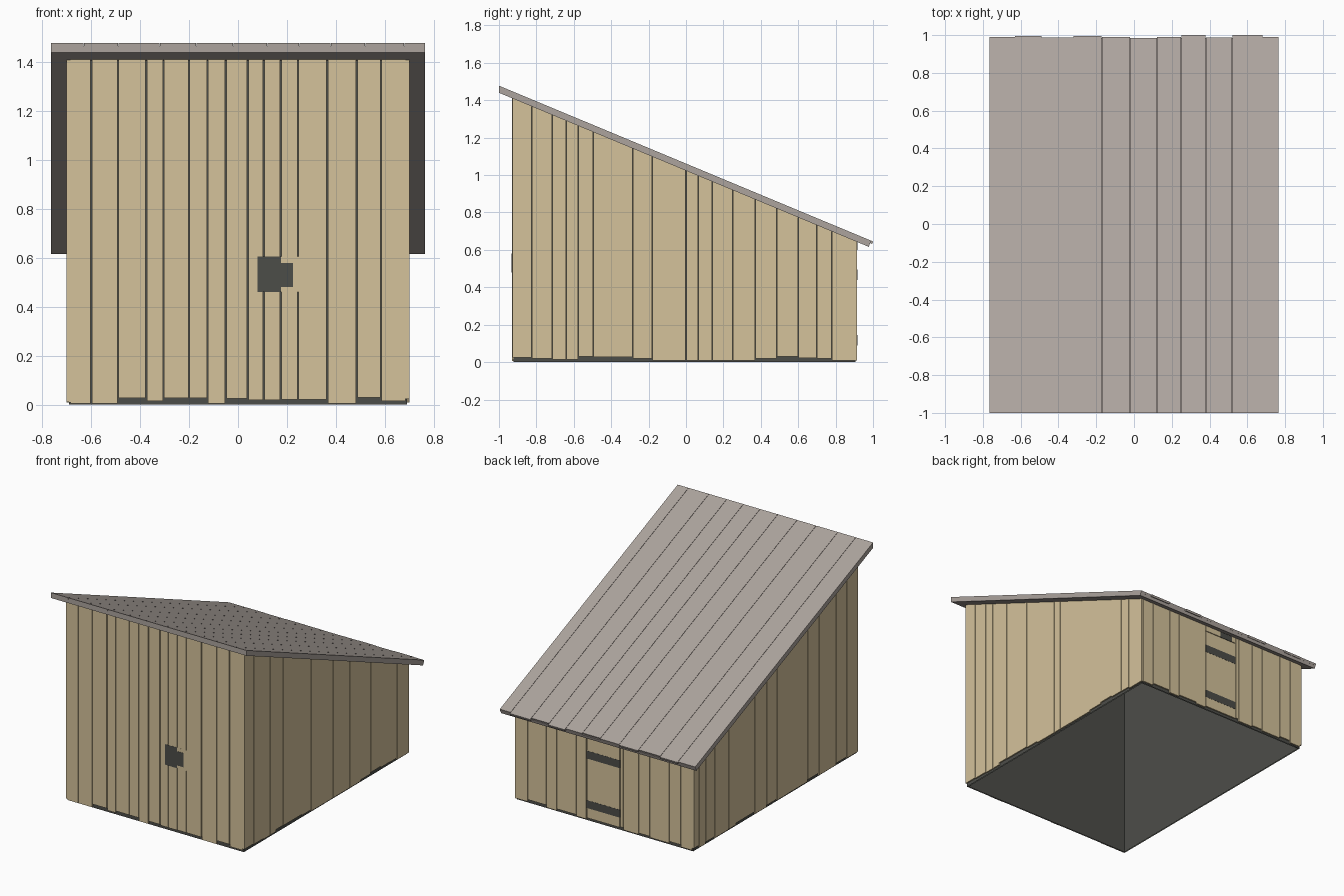
import bpy, bmesh

cube = bpy.data.objects.get("Cube")
if cube:
    bpy.data.objects.remove(cube, do_unlink=True)

SLOPE = 0.4165


def material(name, color):
    m = bpy.data.materials.new(name)
    m.use_nodes = True
    m.diffuse_color = (*color, 1)
    m.node_tree.nodes["Principled BSDF"].inputs["Base Color"].default_value = (*color, 1)
    return m


WOOD = material("pale wood", (0.66, 0.54, 0.326))
ROOF = material("grey roof boards", (0.415, 0.37, 0.34))
DARK = material("dark core", (0.073, 0.074, 0.066))


def sloped(offset):
    """Height of a plane parallel to the roof."""
    return lambda y: offset - SLOPE * y


def level(z):
    return lambda y: z


eaves = sloped(1.0235)


def block(bm, x0, x1, y0, y1, low, high, lean=0.0, caps=True):
    """Add a board; low and high give its height at each y, caps close its ends."""
    ring = [(x0, y0), (x1, y0), (x1, y1), (x0, y1)]
    bottom = [bm.verts.new((x, y - (lean if y == y1 else 0),
                            low(y - (lean if y == y1 else 0)))) for x, y in ring]
    top = [bm.verts.new((x, y, high(y))) for x, y in ring]
    if caps:
        bm.faces.new(bottom[::-1])
        bm.faces.new(top)
    for i in range(4):
        j = (i + 1) % 4
        bm.faces.new((bottom[i], bottom[j], top[j], top[i]))


def finish(bm, name, mat):
    mesh = bpy.data.meshes.new(name)
    bm.to_mesh(mesh)
    bm.free()
    mesh.materials.append(mat)
    obj = bpy.data.objects.new(name, mesh)
    bpy.context.collection.objects.link(obj)


def single(name, mat, *args, **kw):
    bm = bmesh.new()
    block(bm, *args, **kw)
    finish(bm, name, mat)


def wall(name, seams, lifts, place, gap=0.004):
    """Row of vertical boards; place maps a seam span to x and y limits."""
    bm = bmesh.new()
    for i, (a, b) in enumerate(zip(seams, seams[1:])):
        lift = lifts[i % len(lifts)]
        block(bm, *place(a + gap / 2, b - gap / 2), level(lift), eaves)
    finish(bm, name, WOOD)


# Dark lining, open below: one shell behind the seams, one facing the room
for name, inset in (("outer_lining", 0), ("inner_lining", 0.008)):
    single(name, DARK, -0.691 + inset, 0.691 - inset, -0.921 + inset, 0.906 - inset,
           level(0), eaves, caps=False)

# Board walls
wall("front_wall",
     [-0.688, -0.6, -0.49, -0.375, -0.305, -0.2, -0.125, -0.05, 0.04, 0.105,
      0.175, 0.245, 0.365, 0.485, 0.585, 0.688],
     [0.005, 0.005, 0.028, 0.015, 0.028, 0.028, 0.005, 0.025, 0.02, 0.02,
      0.022, 0.022, 0.005, 0.03, 0.015],
     lambda a, b: (a, b, -0.93, -0.915), gap=0.005)
wall("left_wall",
     [-0.928, -0.825, -0.715, -0.64, -0.575, -0.495, -0.285, -0.18, 0, 0.065,
      0.14, 0.25, 0.37, 0.485, 0.6, 0.7, 0.78, 0.915],
     [0.025, 0.02, 0.015, 0.015, 0.03, 0.027, 0.02, 0.01, 0.01, 0.01, 0.01,
      0.01, 0.02, 0.03, 0.022, 0.02, 0.008],
     lambda a, b: (0.685, 0.7, a, b), gap=0.003)
wall("right_wall",
     [-0.928, -0.8, -0.68, -0.49, -0.36, -0.13, -0.02, 0.095, 0.23, 0.44,
      0.52, 0.68, 0.78, 0.85, 0.915],
     [0.01, 0.02, 0.008, 0.025, 0.012],
     lambda a, b: (-0.7, -0.685, a, b))
wall("back_wall_left", [0.14, 0.22, 0.37, 0.455, 0.6, 0.688],
     [0.01, 0.02, 0.008, 0.025], lambda a, b: (a, b, 0.9, 0.915))
wall("back_wall_right", [-0.688, -0.6, -0.51, -0.355, -0.27, -0.15, -0.125],
     [0.01, 0.025, 0.012, 0.02], lambda a, b: (a, b, 0.9, 0.915))

# Back door with a board above it, two cross bars and a top catch
single("back_door", WOOD, -0.121, 0.136, 0.9, 0.915, level(0.02), level(0.598))
single("door_lintel", WOOD, -0.123, 0.138, 0.9, 0.915, level(0.603), eaves)
for name, z in (("lower_door_bar", 0.09), ("upper_door_bar", 0.44)):
    single(name, DARK, -0.123, 0.138, 0.91, 0.916, level(z), level(z + 0.055))
single("door_catch", DARK, -0.09, 0.01, 0.91, 0.916, level(0.6), level(0.641))

# Front lock: backing plate, dark plate and bolt
single("lock_backing", WOOD, 0.1, 0.26, -0.9305, -0.925, level(0.46), level(0.605))
single("lock_plate", DARK, 0.08, 0.175, -0.9315, -0.926, level(0.46), level(0.605))
single("lock_bolt", DARK, 0.17, 0.225, -0.932, -0.926, level(0.48), level(0.58))

# Roof deck with boards of slightly uneven length on top
single("roof_deck", ROOF, -0.765, 0.765, -1, 0.985,
       sloped(1.0235), sloped(1.05), lean=0.008)
bm = bmesh.new()
seams = [-0.765, -0.63, -0.49, -0.32, -0.17, -0.02, 0.12, 0.25, 0.38, 0.52, 0.68, 0.765]
ends = [0.99, 0.995, 0.987, 0.995, 0.99, 0.985, 0.99, 1, 0.987, 1, 0.99]
for a, b, end in zip(seams, seams[1:], ends):
    left = a if a == seams[0] else a + 0.001
    right = b if b == seams[-1] else b - 0.001
    block(bm, left, right, -1, end, sloped(1.046), sloped(1.0615), lean=0.005)
finish(bm, "roof_boards", ROOF)
